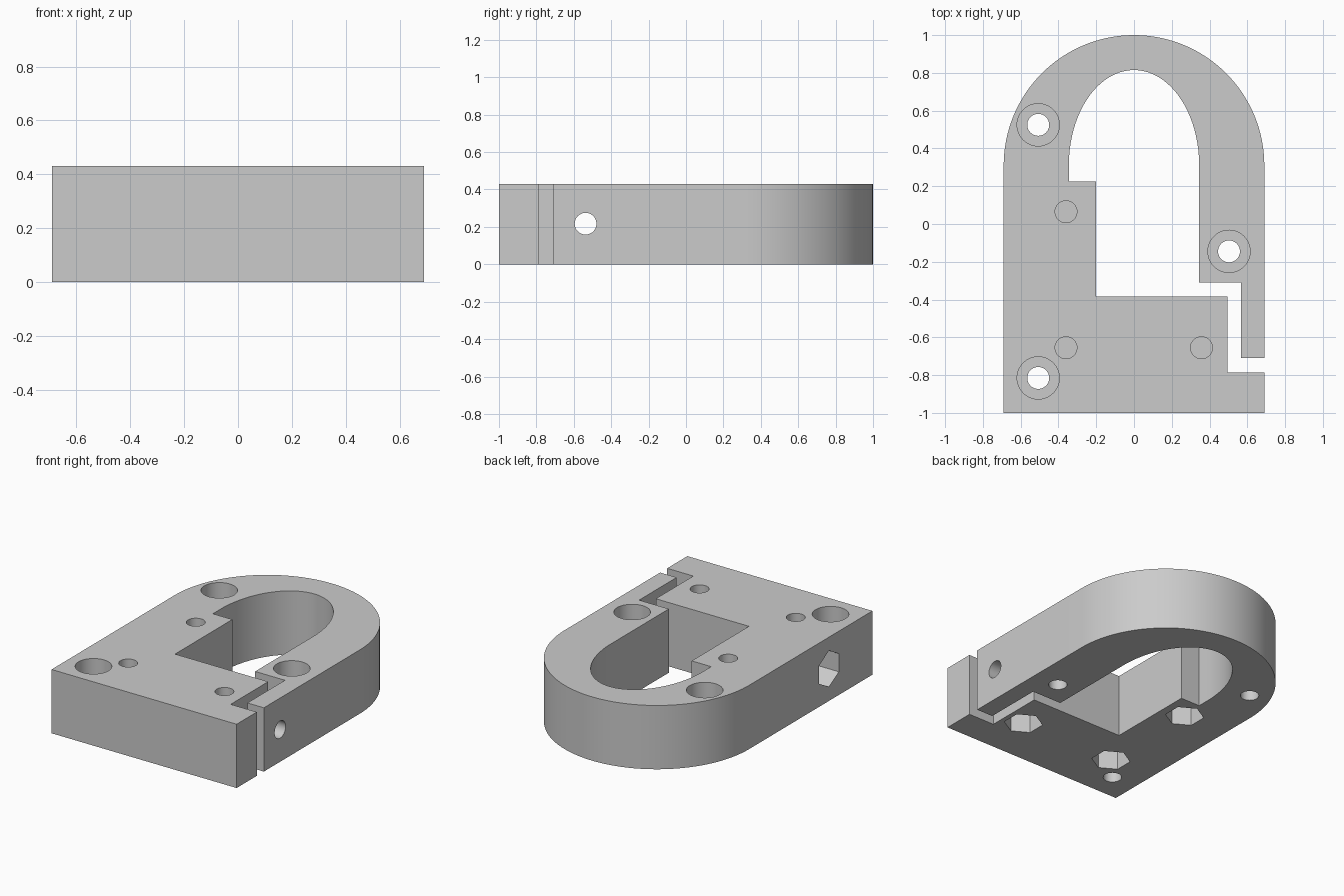
import bpy
import bmesh
from math import pi, cos, sin, radians
from mathutils import Matrix, Vector

cube = bpy.data.objects.get("Cube")
if cube:
    bpy.data.objects.remove(cube, do_unlink=True)

HEIGHT = 0.43
HALF = 0.69
ARC_Y = 0.31
BORE = 0.058
NUT = 0.122
STEPS = 64

grey = bpy.data.materials.new("plain grey")
grey.use_nodes = True
colour = (0.6, 0.6, 0.6, 1)
grey.diffuse_color = colour
grey.node_tree.nodes["Principled BSDF"].inputs["Base Color"].default_value = colour


def arc(rx, ry, start, end):
    angles = [start + (end - start) * i / STEPS for i in range(STEPS + 1)]
    return [(rx * cos(a), ARC_Y + ry * sin(a)) for a in angles]


def add_object(name, bm):
    bmesh.ops.recalc_face_normals(bm, faces=bm.faces)
    mesh = bpy.data.meshes.new(name)
    bm.to_mesh(mesh)
    bm.free()
    mesh.materials.append(grey)
    obj = bpy.data.objects.new(name, mesh)
    bpy.context.collection.objects.link(obj)
    return obj


# Arched body: one outline running round the arch, the opening and the clamp slot
outline = arc(HALF, 1 - ARC_Y, 0, pi)
outline += [(-HALF, -1), (HALF, -1), (HALF, -0.785), (0.495, -0.785),
            (0.495, -0.385), (-0.2, -0.385), (-0.2, 0.225), (-0.345, 0.225)]
outline += arc(0.345, 0.505, pi, 0)
outline += [(0.345, -0.31), (0.567, -0.31), (0.567, -0.71), (HALF, -0.71)]

bm = bmesh.new()
base = bm.faces.new([bm.verts.new((x, y, 0)) for x, y in outline])
top = bmesh.ops.extrude_face_region(bm, geom=[base])["geom"]
bmesh.ops.translate(bm, vec=(0, 0, HEIGHT),
                    verts=[v for v in top if isinstance(v, bmesh.types.BMVert)])
body = add_object("clamp_body", bm)

cutters = []


def cut(name, start, end, radius, sides=48):
    """Subtract a round or hexagonal prism running from start to end."""
    start, end = Vector(start), Vector(end)
    axis = end - start
    bm = bmesh.new()
    bmesh.ops.create_cone(bm, cap_ends=True, segments=sides, radius1=radius,
                          radius2=radius, depth=axis.length)
    # Hexagon corners point along y
    turn = axis.to_track_quat('Z', 'Y').to_matrix().to_4x4() if abs(axis.x) > 0 else Matrix()
    bm.transform(Matrix.Translation((start + end) / 2) @ turn)
    cutter = add_object(name, bm)
    cutter.hide_render = True
    mod = body.modifiers.new(name, 'BOOLEAN')
    mod.operation = 'DIFFERENCE'
    mod.solver = 'EXACT'
    mod.object = cutter
    cutters.append(cutter)


# Counterbored mounting holes
for x, y in [(-0.507, 0.525), (0.503, -0.145), (-0.507, -0.815)]:
    cut("mounting_bore", (x, y, -0.1), (x, y, HEIGHT + 0.1), BORE)
    cut("screw_head_recess", (x, y, 0.22), (x, y, HEIGHT + 0.1), 0.112)

# Blind screw holes above nut pockets, with a thin web between
for x, y in [(-0.36, 0.065), (-0.36, -0.655), (0.357, -0.655)]:
    cut("screw_hole", (x, y, 0.165), (x, y, HEIGHT + 0.1), BORE)
    cut("nut_pocket", (x, y, -0.1), (x, y, 0.15), NUT, 6)

# Cross bore for the clamping screw, with a nut pocket on the far side
side_y, side_z = -0.537, 0.217
cut("clamp_bore", (-0.9, side_y, side_z), (0.9, side_y, side_z), BORE)
cut("clamp_nut_pocket", (-0.9, side_y, side_z), (-0.5, side_y, side_z), NUT, 6)

# Apply the cuts and discard the cutters
bpy.context.view_layer.update()
result = body.evaluated_get(bpy.context.evaluated_depsgraph_get())
finished = bpy.data.meshes.new_from_object(result)
body.modifiers.clear()
body.data = finished
for cutter in cutters:
    bpy.data.objects.remove(cutter, do_unlink=True)

bpy.ops.object.select_all(action='DESELECT')
body.select_set(True)
bpy.context.view_layer.objects.active = body
bpy.ops.object.shade_smooth_by_angle(angle=radians(30))
